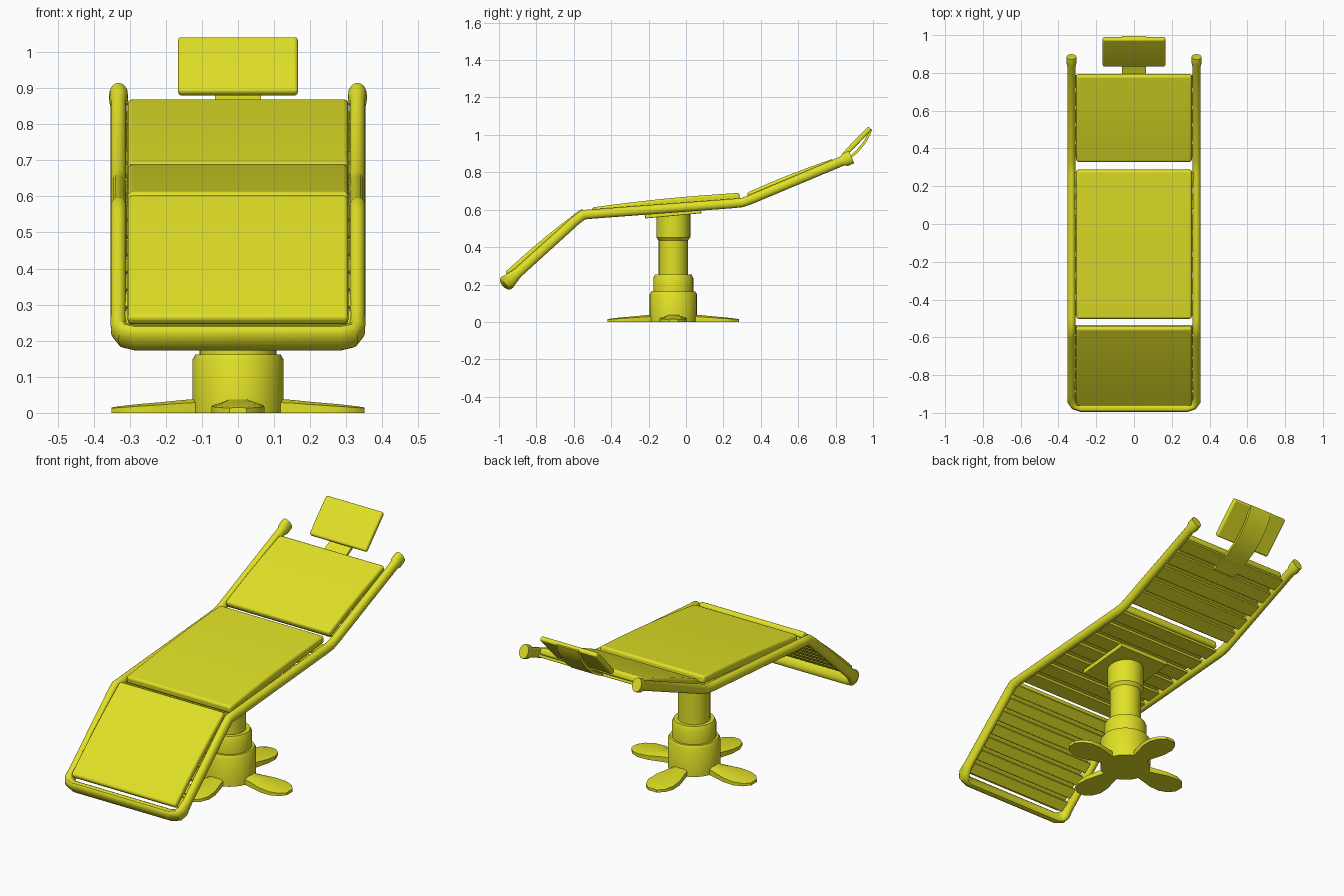
import bpy, bmesh, math
from mathutils import Vector

if "Cube" in bpy.data.objects:
    bpy.data.objects.remove(bpy.data.objects["Cube"])

mat = bpy.data.materials.new("yellow")
mat.diffuse_color = (0.75, 0.75, 0.02, 1)
mat.use_nodes = True
mat.node_tree.nodes["Principled BSDF"].inputs["Base Color"].default_value = mat.diffuse_color


def finish(name, bm, bevel=0, segments=3):
    bmesh.ops.recalc_face_normals(bm, faces=bm.faces)
    me = bpy.data.meshes.new(name)
    bm.to_mesh(me)
    bm.free()
    ob = bpy.data.objects.new(name, me)
    bpy.context.collection.objects.link(ob)
    me.materials.append(mat)
    if bevel:
        m = ob.modifiers.new("bevel", 'BEVEL')
        m.width, m.segments, m.limit_method = bevel, segments, 'ANGLE'
        m.angle_limit = math.radians(40)
    bpy.ops.object.select_all(action='DESELECT')
    bpy.context.view_layer.objects.active = ob
    ob.select_set(True)
    bpy.ops.object.shade_smooth_by_angle(angle=math.radians(35))
    return ob


def extrude_x(name, profile, half, bevel=0, segments=3):
    """Side profile (y, z) widened symmetrically in x."""
    bm = bmesh.new()
    a = [bm.verts.new((-half, y, z)) for y, z in profile]
    b = [bm.verts.new((half, y, z)) for y, z in profile]
    n = len(a)
    bm.faces.new(a)
    bm.faces.new(b[::-1])
    for i in range(n):
        bm.faces.new((a[i], b[i], b[(i + 1) % n], a[(i + 1) % n]))
    return finish(name, bm, bevel, segments)


def panel(name, p0, p1, half, thick, crown=0, bevel=0.01):
    """Board whose top runs p0 -> p1 in side view, with an arched top."""
    p0, p1 = Vector(p0), Vector(p1)
    d = (p1 - p0).normalized()
    n = Vector((-d.y, d.x))
    top = [p0.lerp(p1, i / 8) + n * crown * math.sin(math.pi * i / 8) for i in range(9)]
    if not crown:
        top = [p0, p1]
    return extrude_x(name, top + [p1 - n * thick, p0 - n * thick], half, bevel)


# Cushions with slats underneath
for name, p0, p1, thick, crown, count in (
        ("foot", (-0.967, 0.266), (-0.555, 0.607), 0.032, 0.008, 7),
        ("seat", (-0.503, 0.612), (0.285, 0.69), 0.04, 0.008, 7),
        ("back", (0.325, 0.69), (0.785, 0.872), 0.035, 0.006, 5)):
    panel(name + "_cushion", p0, p1, 0.306, thick, crown, 0.012)
    a, b = Vector(p0), Vector(p1)
    d = (b - a).normalized()
    n = Vector((-d.y, d.x))
    for i in range(count):
        s = a.lerp(b, (i + 0.14) / count) - n * (thick - 0.002)
        e = a.lerp(b, (i + 0.86) / count) - n * (thick - 0.002)
        panel(f"{name}_slat_{i + 1}", s, e, 0.322, 0.016, 0, 0.003)

# Bent tube frame: x, y, z, pitch, half height, half width
half_path = [
    (0.331, 0.885, 0.882, 24, 0.036, 0.026), (0.331, 0.852, 0.867, 24, 0.036, 0.026),
    (0.331, 0.835, 0.860, 23, 0.026, 0.022), (0.331, 0.34, 0.652, 22, 0.025, 0.022),
    (0.331, 0.30, 0.638, 14, 0.025, 0.022), (0.331, 0.25, 0.633, 5, 0.025, 0.022),
    (0.331, -0.50, 0.577, 5, 0.025, 0.022), (0.331, -0.55, 0.573, 24, 0.027, 0.022),
    (0.331, -0.59, 0.542, 41, 0.026, 0.022), (0.331, -0.90, 0.262, 42, 0.027, 0.022),
    (0.329, -0.935, 0.229, 42, 0.036, 0.024), (0.316, -0.951, 0.215, 42, 0.041, 0.025),
    (0.285, -0.961, 0.208, 42, 0.042, 0.025)]
path = half_path + [(-p[0], *p[1:]) for p in reversed(half_path)]
bm = bmesh.new()
rings = []
for i, (x, y, z, pitch, h, w) in enumerate(path):
    q, r = path[max(i - 1, 0)], path[min(i + 1, len(path) - 1)]
    t = Vector((r[0] - q[0], r[1] - q[1], r[2] - q[2])).normalized()
    ang = math.radians(pitch)
    n = Vector((0, -math.sin(ang), math.cos(ang)))
    side = t.cross(n).normalized()
    rings.append([bm.verts.new(Vector((x, y, z)) + n * h * math.cos(k * math.tau / 16)
                               + side * w * math.sin(k * math.tau / 16)) for k in range(16)])
for a, b in zip(rings, rings[1:]):
    for k in range(16):
        bm.faces.new((a[k], a[(k + 1) % 16], b[(k + 1) % 16], b[k]))
bm.faces.new(rings[0])
bm.faces.new(rings[-1])
finish("tube_frame", bm)

# Headrest and its curved strap
panel("headrest", (0.83, 0.893), (0.975, 1.045), 0.166, 0.025, 0.003, 0.009)
mid = [(0.70, 0.792), (0.81, 0.838), (0.865, 0.868), (0.915, 0.912), (0.955, 0.96), (0.98, 1.005), (0.988, 1.032)]
upper, lower = [], []
for i, p in enumerate(mid):
    d = (Vector(mid[min(i + 1, len(mid) - 1)]) - Vector(mid[max(i - 1, 0)])).normalized()
    n = Vector((-d.y, d.x)) * 0.007
    upper.append(Vector(p) + n)
    lower.append(Vector(p) - n)
extrude_x("headrest_strap", upper + lower[::-1], 0.064)

# Mounting plate under the seat
panel("mounting_plate", (-0.22, 0.578), (0.08, 0.606), 0.15, 0.025, 0, 0.003)

# Stepped column turned around its axis
CY = -0.068
profile = [(0, 0), (0.126, 0), (0.126, 0.148), (0.118, 0.162), (0.107, 0.162), (0.107, 0.235),
           (0.098, 0.254), (0.078, 0.254), (0.078, 0.435), (0.091, 0.452), (0.091, 0.575), (0, 0.575)]
bm = bmesh.new()
vs = [bm.verts.new((r, CY, z)) for r, z in profile]
es = [bm.edges.new(e) for e in zip(vs, vs[1:])]
bmesh.ops.spin(bm, geom=vs + es, cent=(0, CY, 0), axis=(0, 0, 1), angle=math.tau, steps=32)
bmesh.ops.remove_doubles(bm, verts=bm.verts, dist=1e-4)
finish("column", bm)

# Four leaf-shaped feet: reach, half width, edge height, ridge height
leaf = [(0.09, 0.035, 0.03, 0.04), (0.15, 0.05, 0.027, 0.036), (0.22, 0.07, 0.022, 0.029),
        (0.28, 0.073, 0.018, 0.024), (0.325, 0.055, 0.015, 0.019), (0.351, 0.024, 0.013, 0.015)]
for k in range(4):
    c, s = math.cos(k * math.pi / 2), math.sin(k * math.pi / 2)
    bm = bmesh.new()
    sections = []
    for r, w, ze, zr in leaf:
        pts = [(-w, 0), (-w, ze), (-w * 0.55, zr), (w * 0.55, zr), (w, ze), (w, 0)]
        sections.append([bm.verts.new((r * c - u * s, CY + r * s + u * c, z)) for u, z in pts])
    for a, b in zip(sections, sections[1:]):
        for j in range(6):
            bm.faces.new((a[j], a[(j + 1) % 6], b[(j + 1) % 6], b[j]))
    bm.faces.new(sections[0])
    bm.faces.new(sections[-1])
    finish(f"foot_leaf_{k + 1}", bm)
